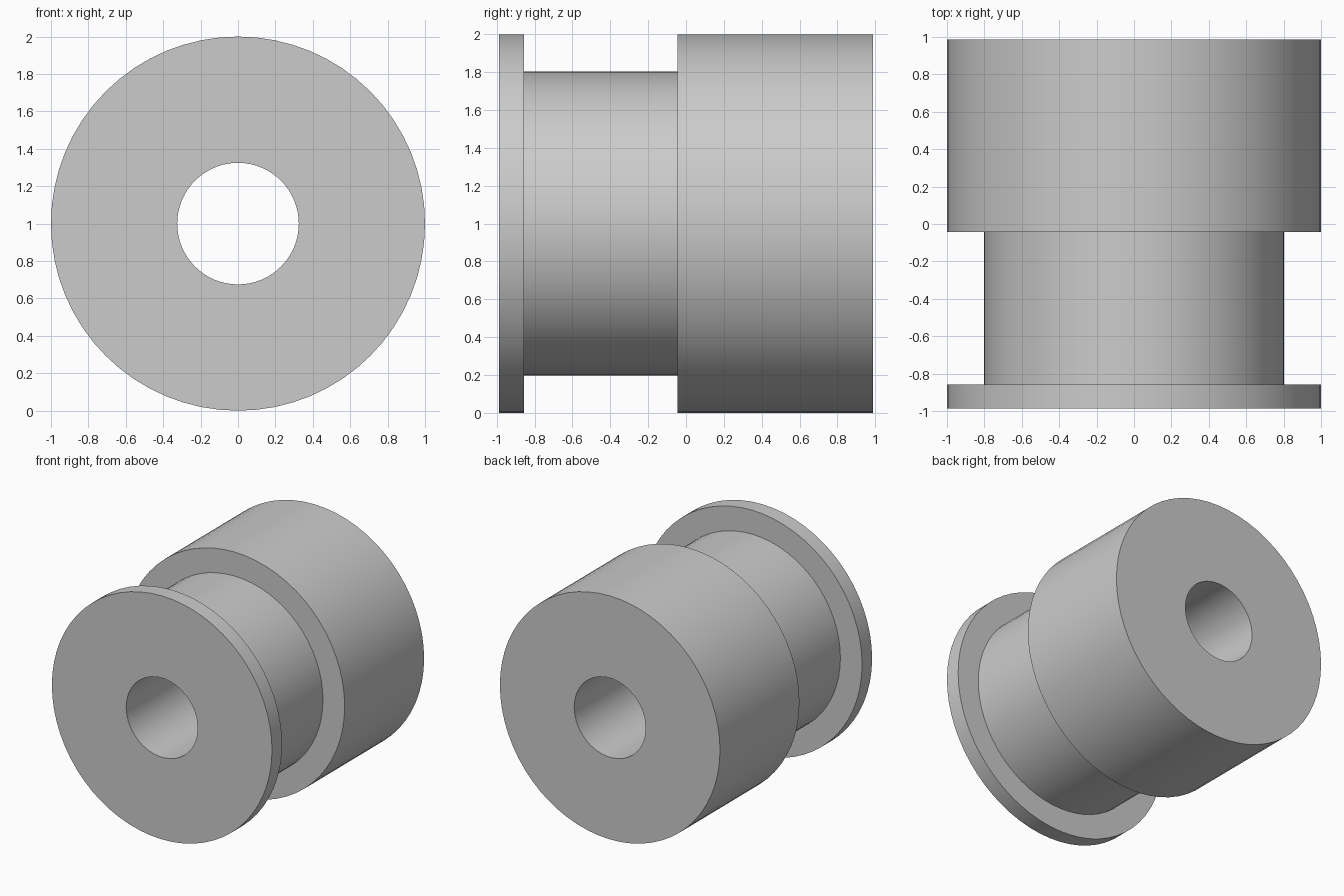
import bpy
import bmesh
from math import tau, radians
from mathutils import Matrix, Vector

cube = bpy.data.objects.get("Cube")
if cube:
    bpy.data.objects.remove(cube, do_unlink=True)

SIDES = 64
RIM, GROOVE, BORE = 1.0, 0.803, 0.325
FRONT, FLANGE_BACK, BODY_FRONT, BACK = -0.987, -0.857, -0.044, 0.987

# Plain grey material
grey = bpy.data.materials.new("plain grey")
grey.use_nodes = True
colour = (0.6, 0.6, 0.6, 1.0)
grey.diffuse_color = colour
grey.node_tree.nodes["Principled BSDF"].inputs["Base Color"].default_value = colour

# Closed half-section (radius, depth): flange, groove, body and bore
section = [
    (BORE, FRONT), (RIM, FRONT), (RIM, FLANGE_BACK), (GROOVE, FLANGE_BACK),
    (GROOVE, BODY_FRONT), (RIM, BODY_FRONT), (RIM, BACK), (BORE, BACK),
]

# Revolve the section around the depth axis
bm = bmesh.new()
rings = []
for step in range(SIDES):
    turn = Matrix.Rotation(tau * step / SIDES, 3, 'Y')
    rings.append([bm.verts.new(turn @ Vector((r, y, 0))) for r, y in section])
for i, ring in enumerate(rings):
    following = rings[(i + 1) % SIDES]
    for j in range(len(section)):
        k = (j + 1) % len(section)
        bm.faces.new((ring[j], ring[k], following[k], following[j]))
bmesh.ops.recalc_face_normals(bm, faces=bm.faces)

mesh = bpy.data.meshes.new("grooved_bushing")
bm.to_mesh(mesh)
bm.free()
mesh.materials.append(grey)
bushing = bpy.data.objects.new("grooved_bushing", mesh)
bushing.location.z = RIM
bpy.context.collection.objects.link(bushing)

# Smooth curved walls, crisp shoulders
bpy.ops.object.select_all(action='DESELECT')
bushing.select_set(True)
bpy.context.view_layer.objects.active = bushing
bpy.ops.object.shade_smooth_by_angle(angle=radians(30))
